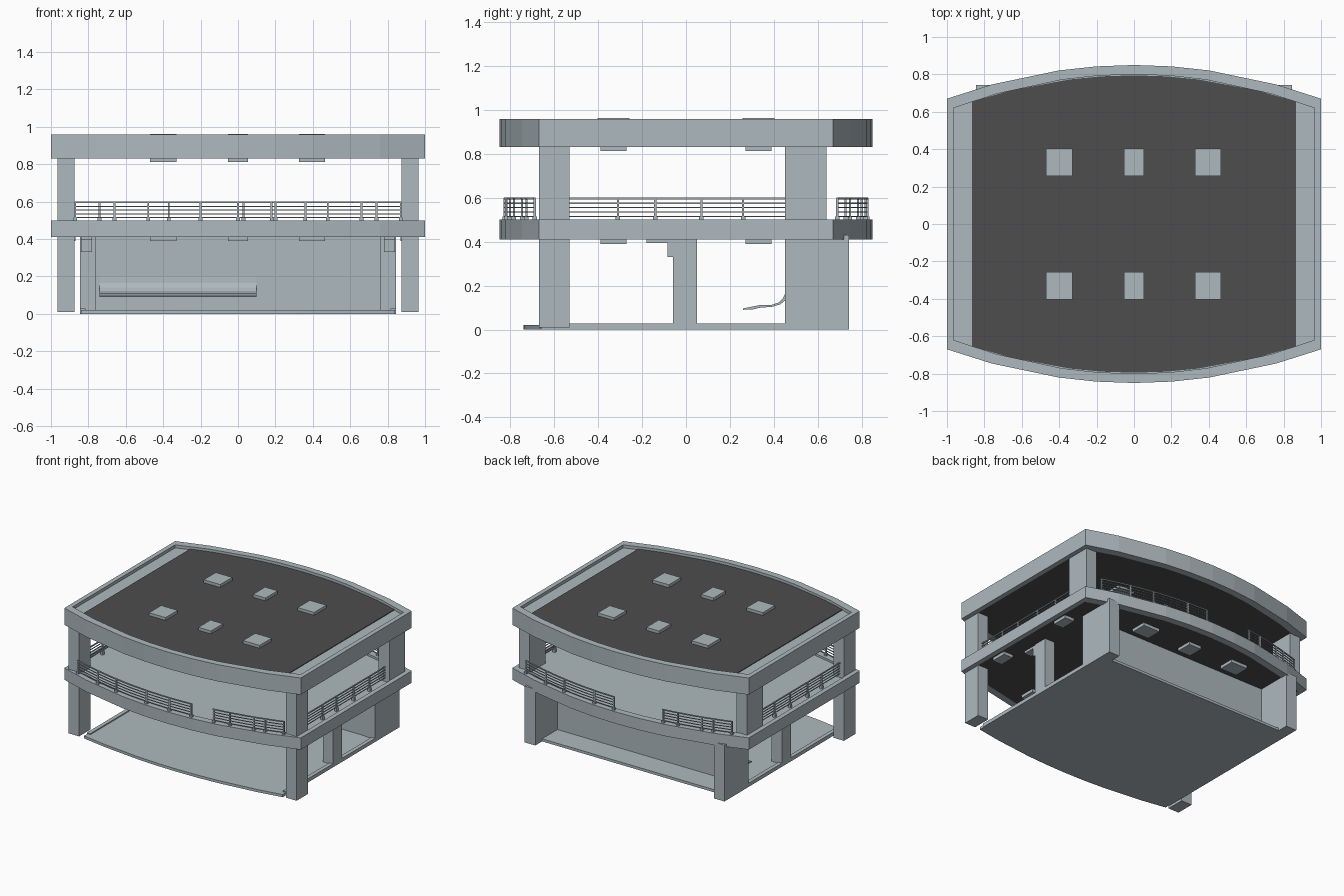
import bpy, bmesh, math
from mathutils import Vector

if "Cube" in bpy.data.objects:
    bpy.data.objects.remove(bpy.data.objects["Cube"])


def material(name, rgb):
    m = bpy.data.materials.new(name)
    m.diffuse_color = (*rgb, 1)
    m.use_nodes = True
    m.node_tree.nodes["Principled BSDF"].inputs["Base Color"].default_value = m.diffuse_color
    return m


LIGHT = material("light grey concrete", (0.42, 0.485, 0.515))
DARK = material("dark roofing", (0.075, 0.075, 0.075))


def finish(bm, name, mat):
    bmesh.ops.recalc_face_normals(bm, faces=bm.faces[:])
    me = bpy.data.meshes.new(name)
    bm.to_mesh(me)
    bm.free()
    me.materials.append(mat)
    ob = bpy.data.objects.new(name, me)
    bpy.context.collection.objects.link(ob)
    return ob


def add_box(bm, x0, x1, y0, y1, z0, z1):
    vs = bmesh.ops.create_cube(bm, size=1)["verts"]
    for v in vs:
        v.co = Vector(((x0 + x1) / 2 + v.co.x * (x1 - x0),
                       (y0 + y1) / 2 + v.co.y * (y1 - y0),
                       (z0 + z1) / 2 + v.co.z * (z1 - z0)))


def box(name, mat, *dims):
    bm = bmesh.new()
    add_box(bm, *dims)
    return finish(bm, name, mat)


def sided(name, x0, x1, *dims):
    # the same box on the left and the right
    box("right_" + name, LIGHT, x0, x1, *dims)
    box("left_" + name, LIGHT, -x1, -x0, *dims)


def plate(name, mat, outline, z0, z1):
    bm = bmesh.new()
    f = bm.faces.new([bm.verts.new((x, y, z0)) for x, y in outline])
    up = bmesh.ops.extrude_face_region(bm, geom=[f])["geom"]
    for v in up:
        if isinstance(v, bmesh.types.BMVert):
            v.co.z = z1
    return finish(bm, name, mat)


def ring(name, mat, outer, inner, z0, z1):
    bm = bmesh.new()
    n = len(outer)
    loops = [[bm.verts.new((x, y, z)) for x, y in line]
             for line, z in ((outer, z0), (outer, z1), (inner, z1), (inner, z0))]
    for a in range(4):
        p, q = loops[a], loops[(a + 1) % 4]
        for i in range(n):
            j = (i + 1) % n
            bm.faces.new((p[i], p[j], q[j], q[i]))
    return finish(bm, name, mat)


STEPS = [-1, -0.76, -0.4, -0.2, 0, 0.2, 0.4, 0.76, 1]


def bowed(half_x, y_side, y_mid):
    # outline with straight sides and bowed front and back
    def bow(s):
        return y_side + (y_mid - y_side) * (1 - s * s)
    return ([(s * half_x, -bow(s)) for s in STEPS] +
            [(-s * half_x, bow(s)) for s in STEPS])


OUTER = bowed(1.0, 0.67, 0.85)
INNER = bowed(0.965, 0.62, 0.80)

# roof with parapet, dark covering and dark ceiling
ring("roof_rim", LIGHT, OUTER, INNER, 0.83, 0.958)
plate("roof_body", LIGHT, INNER, 0.842, 0.935)
plate("roof_covering", DARK, bowed(0.865, 0.655, 0.795), 0.935, 0.94)
plate("upper_ceiling", DARK, INNER, 0.833, 0.842)

# upper deck with dark ceiling underneath
ring("deck_rim", LIGHT, OUTER, INNER, 0.41, 0.50)
plate("deck_floor", LIGHT, INNER, 0.422, 0.485)
plate("lower_ceiling", DARK, INNER, 0.413, 0.422)

# square skylights and ceiling lamps
for x, w in ((-0.4, 0.07), (0, 0.053), (0.395, 0.07)):
    for y in (-0.33, 0.33):
        box("skylight", LIGHT, x - w, x + w, y - 0.073, y + 0.073, 0.935, 0.962)
        box("upper_lamp", LIGHT, x - w, x + w, y - 0.06, y + 0.06, 0.813, 0.835)
    for y in (-0.6, 0.6):
        box("lower_lamp", LIGHT, x - w, x + w, y - 0.06, y + 0.06, 0.39, 0.415)
for y in (-0.33, 0.33):
    sided("side_lamp", 0.87, 0.95, y - 0.06, y + 0.06, 0.39, 0.415)

# columns
sided("upper_front_column", 0.875, 0.965, -0.67, -0.53, 0.485, 0.835)
sided("upper_back_column", 0.875, 0.965, 0.45, 0.64, 0.485, 0.835)
sided("lower_front_column", 0.875, 0.965, -0.67, -0.53, 0.01, 0.42)
sided("middle_column", 0.76, 0.845, -0.06, 0.05, 0.0, 0.42)
sided("back_pier", 0.755, 0.845, 0.45, 0.742, 0.0, 0.43)

# brackets beside the middle columns
sided("bracket_leg", 0.78, 0.84, -0.085, -0.06, 0.33, 0.415)
sided("bracket_arm", 0.78, 0.84, -0.18, -0.06, 0.395, 0.415)

# ground floor slab with bowed front edge
front = [(s * 0.84, -0.66 - 0.08 * (1 - s * s)) for s in STEPS]
plate("ground_floor", LIGHT, front + [(0.84, 0.66), (-0.84, 0.66)], 0.0, 0.02)
sided("floor_curb", 0.815, 0.845, -0.62, 0.66, 0.0, 0.028)

# back wall
box("back_wall", LIGHT, -0.76, 0.76, 0.455, 0.475, 0.02, 0.42)

# bench that sweeps out of the wall
path = [(0.455, 0.20), (0.452, 0.165), (0.44, 0.14), (0.42, 0.122), (0.39, 0.112),
        (0.34, 0.112), (0.26, 0.096), (0.26, 0.090), (0.30, 0.091), (0.34, 0.100),
        (0.39, 0.103), (0.43, 0.115), (0.455, 0.135)]
bm = bmesh.new()
ends = [[bm.verts.new((x, y, z)) for y, z in path] for x in (-0.74, 0.10)]
for e in ends:
    bm.faces.new(e)
for i in range(len(path)):
    j = (i + 1) % len(path)
    bm.faces.new((ends[0][i], ends[0][j], ends[1][j], ends[1][i]))
finish(bm, "bench", LIGHT)


# railings: thin bars along a path, with posts
def railing(name, points, post_points):
    bm = bmesh.new()
    for z in (0.515, 0.535, 0.555, 0.575, 0.597):
        h = 0.004 if z > 0.59 else 0.0025
        for a, b in zip(points, points[1:]):
            d = Vector((b[0] - a[0], b[1] - a[1]))
            side = Vector((-d.y, d.x)).normalized() * h
            vs = []
            for p in (a, b):
                for s, k in ((-1, -1), (1, -1), (1, 1), (-1, 1)):
                    vs.append(bm.verts.new((p[0] + s * side.x, p[1] + s * side.y, z + k * h)))
            for i in range(4):
                j = (i + 1) % 4
                bm.faces.new((vs[i], vs[j], vs[4 + j], vs[4 + i]))
            bm.faces.new(vs[:4])
            bm.faces.new(vs[4:])
    for x, y in post_points:
        add_box(bm, x - 0.005, x + 0.005, y - 0.005, y + 0.005, 0.485, 0.60)
        add_box(bm, x - 0.01, x + 0.01, y - 0.01, y + 0.01, 0.485, 0.515)
    finish(bm, name, LIGHT)


def edge_y(x):
    return 0.645 + 0.18 * (1 - x * x)


def bowed_rail(name, sign, x0, x1, posts):
    n = 6
    xs = [x0 + (x1 - x0) * i / n for i in range(n + 1)]
    railing(name, [(x, sign * edge_y(x)) for x in xs],
            [(x, sign * edge_y(x)) for x in posts])


bowed_rail("front_left_railing", -1, -0.87, 0.18, (-0.87, -0.66, -0.48, -0.2, 0, 0.18))
bowed_rail("front_right_railing", -1, 0.35, 0.87, (0.36, 0.48, 0.66, 0.74, 0.87))
bowed_rail("back_right_railing", 1, 0.03, 0.87, (0.03, 0.2, 0.48, 0.66, 0.87))
bowed_rail("back_left_railing", 1, -0.87, -0.36, (-0.87, -0.74, -0.66, -0.48, -0.37))
for s, label in ((1, "right"), (-1, "left")):
    railing(label + "_railing", [(s * 0.93, -0.53), (s * 0.93, 0.45)],
            [(s * 0.93, y) for y in (-0.31, -0.14, 0.07, 0.26)])
